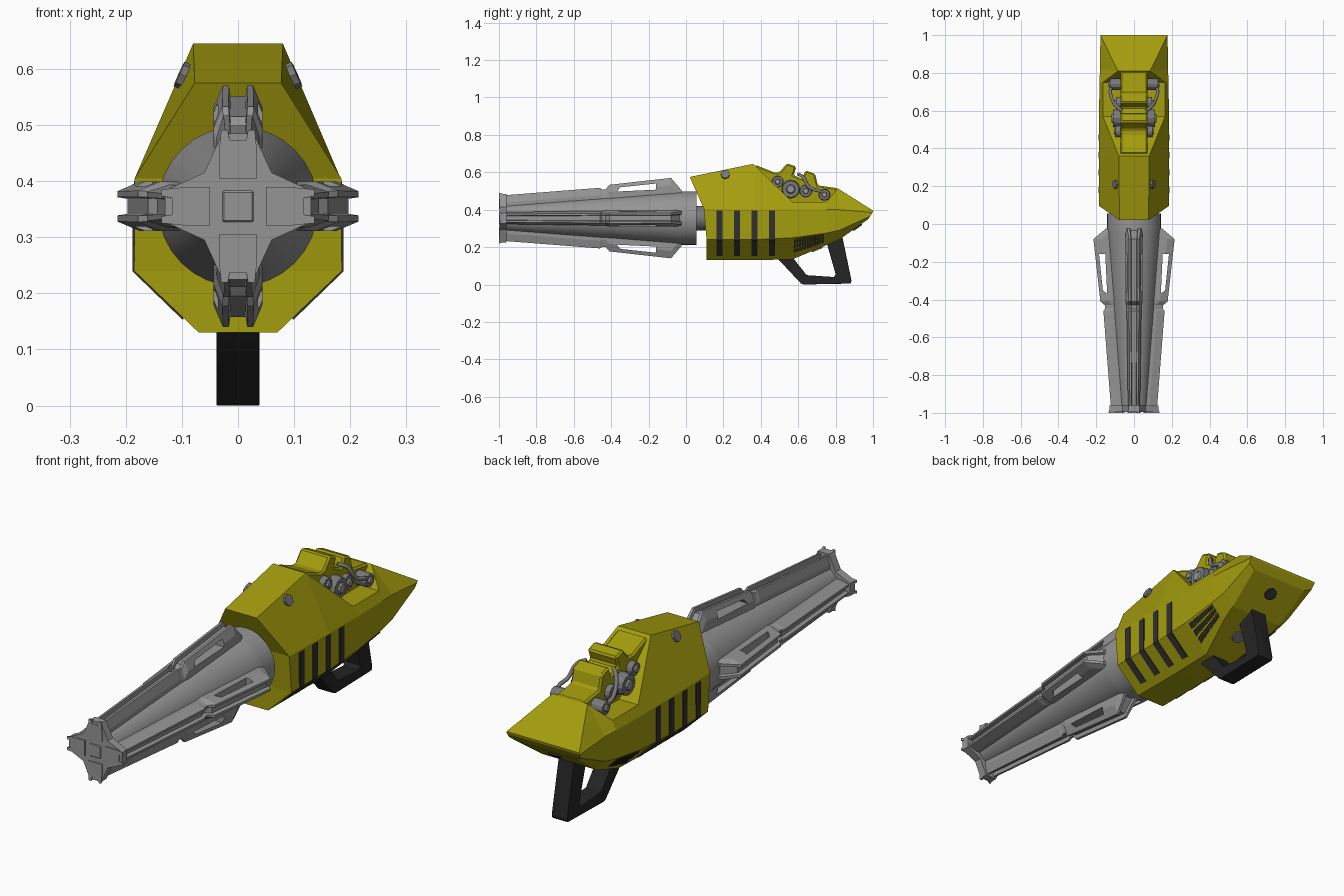
import bpy, bmesh, math
from mathutils import Vector, Matrix

if "Cube" in bpy.data.objects:
    bpy.data.objects.remove(bpy.data.objects["Cube"])

AXIS = 0.355  # barrel centre height
SIDES = ((1, "left"), (-1, "right"))


def material(name, col):
    m = bpy.data.materials.new(name)
    m.use_nodes = True
    m.diffuse_color = (*col, 1)
    m.node_tree.nodes["Principled BSDF"].inputs["Base Color"].default_value = (*col, 1)
    return m


YELLOW = material("yellow paint", (0.37, 0.335, 0.004))
STEEL = material("barrel grey", (0.3, 0.3, 0.3))
ENGINE = material("engine grey", (0.19, 0.19, 0.2))
RUBBER = material("grip black", (0.018, 0.018, 0.018))
VENT = material("vent dark", (0.03, 0.03, 0.03))


def finish(name, bm, mat):
    bmesh.ops.recalc_face_normals(bm, faces=bm.faces)
    me = bpy.data.meshes.new(name)
    bm.to_mesh(me)
    bm.free()
    ob = bpy.data.objects.new(name, me)
    bpy.context.collection.objects.link(ob)
    me.materials.append(mat)
    return ob


def activate(ob):
    bpy.ops.object.select_all(action='DESELECT')
    ob.select_set(True)
    bpy.context.view_layer.objects.active = ob


def smooth(ob):
    activate(ob)
    bpy.ops.object.shade_smooth_by_angle(angle=math.radians(35))


def loft(name, halves, strips, mat):
    """Skin mirrored half sections; strips caps ends with mirrored quads."""
    bm = bmesh.new()
    rings = []
    for half in halves:
        pts = half + [(-x, y, z) for x, y, z in reversed(half)]
        rings.append([bm.verts.new(p) for p in pts])
    n = len(rings[0])
    for a, b in zip(rings, rings[1:]):
        for i in range(n):
            j = (i + 1) % n
            bm.faces.new((a[i], a[j], b[j], b[i]))
    for r in (rings[0], rings[-1]):
        if strips:
            for i in range(n // 2 - 1):
                bm.faces.new((r[i], r[i + 1], r[n - 2 - i], r[n - 1 - i]))
        else:
            bm.faces.new(r)
    return finish(name, bm, mat)


def prism(name, pts, axis, lo, hi, mat):
    """Extrude a flat profile along x or y."""
    bm = bmesh.new()
    place = (lambda p, t: (t, *p)) if axis == 'x' else (lambda p, t: (p[0], t, p[1]))
    a, b = ([bm.verts.new(place(p, t)) for p in pts] for t in (lo, hi))
    bm.faces.new(a)
    bm.faces.new(b)
    for i in range(len(pts)):
        j = (i + 1) % len(pts)
        bm.faces.new((a[i], a[j], b[j], b[i]))
    return finish(name, bm, mat)


def cylinder(name, start, direction, length, r1, r2, sides, mat):
    bm = bmesh.new()
    bmesh.ops.create_cone(bm, cap_ends=True, segments=sides, radius1=r1, radius2=r2, depth=length)
    d = Vector(direction).normalized()
    turn = d.to_track_quat('Z', 'Y').to_matrix().to_4x4()
    bm.transform(Matrix.Translation(Vector(start) + d * length / 2) @ turn)
    return finish(name, bm, mat)


def cut(ob, cutter):
    mod = ob.modifiers.new("cut", 'BOOLEAN')
    mod.operation, mod.solver, mod.object = 'DIFFERENCE', 'EXACT', cutter
    activate(ob)
    bpy.ops.object.modifier_apply(modifier=mod.name)
    bpy.data.objects.remove(cutter)


def bevel(ob, width, segments=1):
    mod = ob.modifiers.new("bevel", 'BEVEL')
    mod.width, mod.segments, mod.limit_method = width, segments, 'ANGLE'


# Main shell: top edge, upper knee, lower knee and belly edge at each station
shell = [
    [(.077, .02, .575), (.184, .095, .405), (.185, .11, .24), (.07, .11, .13)],
    [(.08, .36, .645), (.185, .37, .40), (.185, .37, .24), (.07, .37, .13)],
    [(.165, .57, .44), (.185, .57, .40), (.185, .57, .25), (.07, .57, .135)],
    [(.165, .75, .44), (.183, .75, .40), (.183, .75, .275), (.12, .75, .21)],
    [(.085, .81, .515), (.18, .82, .40), (.18, .82, .29), (.13, .82, .24)],
    [(.178, 1.0, .395), (.178, .998, .385), (.175, .985, .365), (.14, .975, .35)],
]
loft("main_shell", shell, True, YELLOW)

# Cooling slots that wrap round the lower knee
slot = [(.18, .395), (.188, .395), (.188, .239), (.099, .153), (.094, .158), (.18, .242)]
for k in range(4):
    y = .18 + k * .093
    for s, side in SIDES:
        prism(side + "_cooling_slot", [(s * x, z) for x, z in slot], 'y', y - .016, y + .016, VENT)

# Stepped spine above the engine bay
spine = [(.37, .50), (.37, .64), (.47, .60), (.50, .60), (.54, .648), (.59, .63), (.575, .585),
         (.62, .565), (.64, .61), (.69, .592), (.705, .53), (.81, .515), (.81, .42), (.5, .42)]
bevel(prism("engine_spine", spine, 'x', -.072, .072, YELLOW), .008)


# Louvred grille on the rear lower chamfers
def patch_point(quad, u, v):
    a, b, c, d = (Vector(p) for p in quad)
    return a.lerp(b, u).lerp(d.lerp(c, u), v)


quad = (shell[2][3], shell[3][3], shell[3][2], shell[2][2])
n = (Vector(quad[1]) - Vector(quad[0])).cross(Vector(quad[3]) - Vector(quad[0])).normalized()
n *= math.copysign(1, n.x)
for s, side in SIDES:
    bm = bmesh.new()
    for i in range(12):
        for v in (.3, .53, .76):
            u = .04 + i * .075
            corners = [patch_point(quad, u + du, v + dv)
                       for du, dv in ((0, 0), (.045, 0), (.065, .17), (.02, .17))]
            verts = [bm.verts.new(((p + n * h).x * s, *(p + n * h).yz))
                     for h in (-.003, .004) for p in corners]
            bmesh.ops.convex_hull(bm, input=verts)
    finish(side + "_grille", bm, VENT)

# Round caps on the shell
for s, side in SIDES:
    cylinder(side + "_shell_cap", (s * .094, .21, .586), (s * .9, -.05, .4), .012, .024, .024, 8, ENGINE)
cylinder("tail_vent", (0, .915, .309), (0, .58, -.815), .008, .028, .028, 12, VENT)
cylinder("belly_cap", (0, .70, .191), (0, .38, -.92), .008, .03, .03, 12, ENGINE)

# Engine rotors and hoses on both sides of the spine
rotors = [(.56, .51, .05, .112), (.49, .55, .032, .098), (.74, .48, .032, .128), (.64, .50, .035, .095)]
for s, side in SIDES:
    for y, z, r, x in rotors:
        cylinder(side + "_rotor", (s * .06, y, z), (s, 0, 0), x - .06, r, r * .9, 12, ENGINE)
        cylinder(side + "_rotor_hub", (s * x, y, z), (s, 0, 0), .008, r * .5, r * .4, 8, STEEL)
    cu = bpy.data.curves.new(side + "_hose", 'CURVE')
    cu.dimensions, cu.bevel_depth, cu.bevel_resolution, cu.resolution_u = '3D', .009, 2, 6
    sp = cu.splines.new('BEZIER')
    path = [(.065, .60, .59), (.095, .625, .575), (.115, .66, .52), (.125, .71, .50), (.10, .76, .48)]
    sp.bezier_points.add(len(path) - 1)
    for bp, (x, y, z) in zip(sp.bezier_points, path):
        bp.co = (s * x, y, z)
        bp.handle_left_type = bp.handle_right_type = 'AUTO'
    cu.materials.append(ENGINE)
    bpy.context.collection.objects.link(bpy.data.objects.new(side + "_hose", cu))

# Looped grip under the tail
grip = prism("grip", [(.47, .16), (.615, .005), (.63, 0), (.88, .005), (.885, .02), (.835, .26)],
             'x', -.038, .038, RUBBER)
cut(grip, prism("grip_hole", [(.57, .17), (.57, .145), (.645, .05), (.79, .04), (.80, .055), (.75, .23)],
                'x', -.1, .1, RUBBER))
bevel(grip, .008, 2)
smooth(grip)

# Barrel core, collar and neck
smooth(cylinder("barrel_core", (0, -.985, AXIS), (0, 1, 0), .955, .07, .143, 32, STEEL))
smooth(cylinder("barrel_collar", (0, -.03, AXIS), (0, 1, 0), .085, .143, .143, 32, STEEL))
smooth(cylinder("barrel_neck", (0, .05, AXIS), (0, 1, 0), .08, .065, .065, 16, ENGINE))

# Grooved fins: station y, outer radius, outer half width, shoulder half width
stations = [(-1, .136, .03, .034), (-.96, .123, .022, .032), (-.46, .162, .026, .039),
            (-.45, .154, .026, .039), (-.43, .154, .026, .04), (-.41, .178, .028, .044),
            (-.08, .215, .027, .044), (-.025, .15, .036, .044)]
sections = [[(b, y, .05), (b, y, r - .04), (w, y, r), (w * .6, y, r), (w * .5, y, r - .018)]
            for y, r, w, b in stations]
fin = loft("top_fin", sections, False, STEEL)
cut(fin, prism("window", [(-.37, .142), (-.35, .165), (-.16, .185), (-.16, .152)], 'x', -.1, .1, STEEL))
fin.location.z = AXIS
for k, name in enumerate(("left_fin", "bottom_fin", "right_fin"), 1):
    other = fin.copy()
    other.name = name
    other.rotation_euler.y = k * math.pi / 2
    bpy.context.collection.objects.link(other)

# Star-shaped muzzle plate with a square centre
star = []
for k in range(4):
    c, s = math.cos(k * math.pi / 2), math.sin(k * math.pi / 2)
    for x, z in ((.13, -.028), (.13, .028), (.06, .06)):
        star.append((x * c - z * s, AXIS + x * s + z * c))
prism("muzzle_star", star, 'y', -.996, -.96, STEEL)
h = .028
bevel(prism("muzzle_centre", [(-h, AXIS - h), (h, AXIS - h), (h, AXIS + h), (-h, AXIS + h)],
            'y', -.999, -.99, STEEL), .003)
